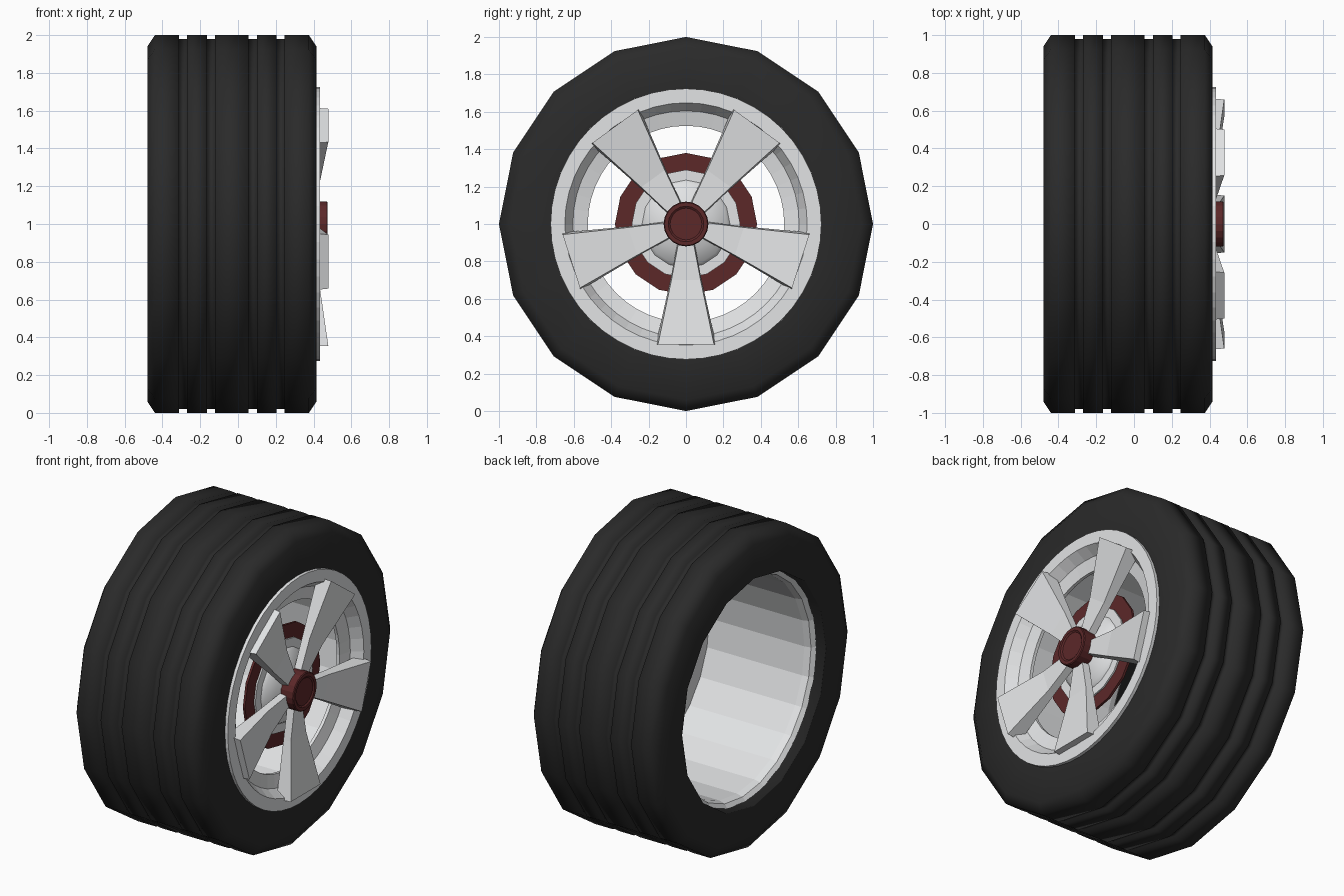
import bpy, bmesh, math

if "Cube" in bpy.data.objects:
    bpy.data.objects.remove(bpy.data.objects["Cube"])

TAU = 2 * math.pi
CZ = 1.0  # axle height


def material(name, col):
    m = bpy.data.materials.new(name)
    m.diffuse_color = (*col, 1)
    m.use_nodes = True
    m.node_tree.nodes["Principled BSDF"].inputs["Base Color"].default_value = m.diffuse_color
    return m


rubber = material("black rubber", (0.023, 0.023, 0.023))
silver = material("silver metal", (0.76, 0.77, 0.78))
red = material("dark red", (0.107, 0.021, 0.022))


def finish(bm, name, mat, smooth=None):
    bmesh.ops.recalc_face_normals(bm, faces=bm.faces)
    me = bpy.data.meshes.new(name)
    bm.to_mesh(me)
    bm.free()
    me.materials.append(mat)
    ob = bpy.data.objects.new(name, me)
    ob.location.z = CZ
    bpy.context.collection.objects.link(ob)
    if smooth:
        bpy.ops.object.select_all(action='DESELECT')
        ob.select_set(True)
        bpy.context.view_layer.objects.active = ob
        bpy.ops.object.shade_smooth_by_angle(angle=math.radians(smooth))
    return ob


def lathe(name, profile, n, mat, closed=True, smooth=None):
    """Spin (x, radius) points around the x axle; open profiles get end caps."""
    bm = bmesh.new()
    rings = [[bm.verts.new((x, r * math.sin(TAU * i / n), r * math.cos(TAU * i / n)))
              for i in range(n)] for x, r in profile]
    pairs = list(zip(rings, rings[1:]))
    if closed:
        pairs.append((rings[-1], rings[0]))
    else:
        bm.faces.new(rings[0])
        bm.faces.new(rings[-1])
    for a, b in pairs:
        for i in range(n):
            j = (i + 1) % n
            bm.faces.new((a[i], a[j], b[j], b[i]))
    return finish(bm, name, mat, smooth)


# tyre with four softly shaded tread grooves
tread = [(-0.48, 0.725), (-0.48, 0.73), (-0.48, 0.94), (-0.44, 1.0)]
for a, b in ((-0.312, -0.27), (-0.165, -0.122), (0.055, 0.1), (0.203, 0.247)):
    tread += [(a, 1.0), (a, 0.98), (b, 0.98), (b, 1.0)]
tread += [(0.375, 1.0), (0.415, 0.94), (0.415, 0.73), (0.415, 0.725)]
lathe("tyre", tread, 16, rubber, smooth=95)

# rim front: outer lip and stepped flange
lathe("rim_front", [(0.38, 0.724), (0.435, 0.724), (0.435, 0.648), (0.37, 0.605),
                    (0.35, 0.525), (0.33, 0.525), (0.31, 0.69)], 48, silver)

# open barrel with a stepped back lip
lathe("rim_barrel", [(0.35, 0.68), (-0.36, 0.68), (-0.40, 0.69), (-0.42, 0.715),
                     (0.35, 0.715)], 24, silver)


# five flared, dished spokes
def spokes():
    bm = bmesh.new()
    stations = [(0.08, 0.036, 0.425, 0.38), (0.30, 0.078, 0.428, 0.38),
                (0.645, 0.15, 0.478, 0.385)]  # radius, half width, front x, back x
    for k in range(5):
        a = math.pi + TAU * k / 5
        s, c = math.sin(a), math.cos(a)
        loops = []
        for r, w, xf, xb in stations:
            wb = w + 0.12 * (xf - xb)
            corners = ((xf, -w), (xf, w), (xb, wb), (xb, -wb))
            loops.append([bm.verts.new((x, r * s + t * c, r * c - t * s))
                          for x, t in corners])
        for p, q in zip(loops, loops[1:]):
            for i in range(4):
                j = (i + 1) % 4
                bm.faces.new((p[i], p[j], q[j], q[i]))
        bm.faces.new(loops[0])
        bm.faces.new(loops[-1])
    finish(bm, "spokes", silver)


spokes()

# red brake disc behind the spokes
lathe("brake_disc", [(0.30, 0.27), (0.30, 0.38), (0.315, 0.38), (0.315, 0.27)], 16, red)

# stepped silver hub joining disc and spokes
lathe("hub", [(0.30, 0.29), (0.325, 0.29), (0.325, 0.235), (0.345, 0.22),
              (0.37, 0.15), (0.40, 0.09)], 16, silver, closed=False, smooth=35)

# red centre cap with recessed face
lathe("centre_cap", [(0.38, 0.12), (0.47, 0.12), (0.475, 0.115),
                     (0.475, 0.095), (0.468, 0.085)], 20, red, closed=False)
